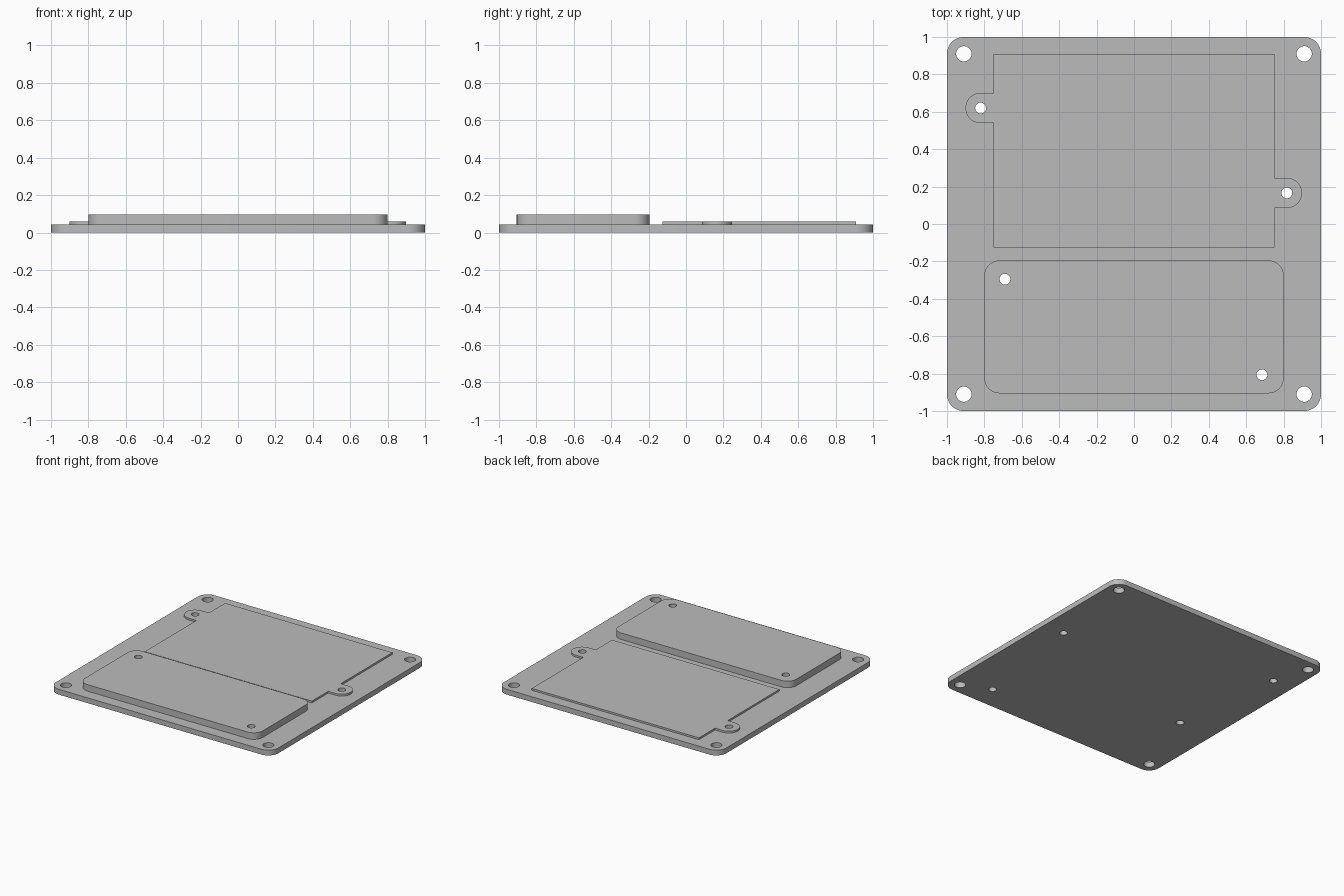
import bpy, bmesh
from math import pi, cos, sin, radians

if "Cube" in bpy.data.objects:
    bpy.data.objects.remove(bpy.data.objects["Cube"], do_unlink=True)

grey = bpy.data.materials.new("plain grey")
grey.use_nodes = True
grey.diffuse_color = (0.5, 0.5, 0.5, 1)
grey.node_tree.nodes["Principled BSDF"].inputs["Base Color"].default_value = (0.5, 0.5, 0.5, 1)


def arc(cx, cy, r, start, end, steps):
    """Points along an arc, angles in degrees."""
    angles = [radians(start + (end - start) * i / steps) for i in range(steps + 1)]
    return [(cx + r * cos(a), cy + r * sin(a)) for a in angles]


def circle(cx, cy, r, steps=40):
    return arc(cx, cy, r, 0, 360, steps)[:-1]


def rounded_rect(x0, x1, y0, y1, r):
    corners = [(x1 - r, y1 - r, 0), (x0 + r, y1 - r, 90),
               (x0 + r, y0 + r, 180), (x1 - r, y0 + r, 270)]
    return [p for cx, cy, a in corners for p in arc(cx, cy, r, a, a + 90, 12)]


def drilled_slab(name, outline, holes, z0, z1):
    """Fill an outline with holes and extrude it upward."""
    bm = bmesh.new()
    for loop in [outline] + holes:
        verts = [bm.verts.new((x, y, z0)) for x, y in loop]
        for a, b in zip(verts, verts[1:] + verts[:1]):
            bm.edges.new((a, b))
    bmesh.ops.triangle_fill(bm, edges=bm.edges[:], use_beauty=True, normal=(0, 0, 1))
    extruded = bmesh.ops.extrude_face_region(bm, geom=bm.faces[:])["geom"]
    top = [v for v in extruded if isinstance(v, bmesh.types.BMVert)]
    bmesh.ops.translate(bm, verts=top, vec=(0, 0, z1 - z0))
    bmesh.ops.recalc_face_normals(bm, faces=bm.faces[:])
    mesh = bpy.data.meshes.new(name)
    bm.to_mesh(mesh)
    bm.free()
    mesh.materials.append(grey)
    obj = bpy.data.objects.new(name, mesh)
    bpy.context.collection.objects.link(obj)
    bpy.ops.object.select_all(action="DESELECT")
    obj.select_set(True)
    bpy.context.view_layer.objects.active = obj
    bpy.ops.object.shade_smooth_by_angle(angle=radians(30))
    return obj


BASE_TOP, PANEL_TOP, BLOCK_TOP = 0.043, 0.058, 0.096

# Screw hole centres
left_tab, right_tab = (-0.82, 0.62), (0.817, 0.166)
block_screws = [(-0.69, -0.295), (0.684, -0.806)]
tab_holes = [circle(*c, 0.029) for c in (left_tab, right_tab)]
block_holes = [circle(*c, 0.029) for c in block_screws]
corner_holes = [circle(sx * 0.91, sy * 0.91, 0.041) for sx in (-1, 1) for sy in (-1, 1)]

# Base plate, drilled right through
drilled_slab("base_plate", rounded_rect(-1, 1, -1, 1, 0.09),
             corner_holes + tab_holes + block_holes, 0, BASE_TOP)

# Thin panel with a rounded screw tab on each side
W, FRONT, BACK, TAB = 0.752, -0.125, 0.908, 0.081
panel = [(-W, FRONT), (W, FRONT), (W, right_tab[1] - TAB)]
panel += arc(*right_tab, TAB, -90, 90, 24)
panel += [(W, right_tab[1] + TAB), (W, BACK), (-W, BACK), (-W, left_tab[1] + TAB)]
panel += arc(*left_tab, TAB, 90, 270, 24)
panel += [(-W, left_tab[1] - TAB)]
drilled_slab("thin_panel", panel, tab_holes, BASE_TOP, PANEL_TOP)

# Thicker rounded block at the front
drilled_slab("raised_block", rounded_rect(-0.8, 0.8, -0.905, -0.195, 0.08),
             block_holes, BASE_TOP, BLOCK_TOP)
